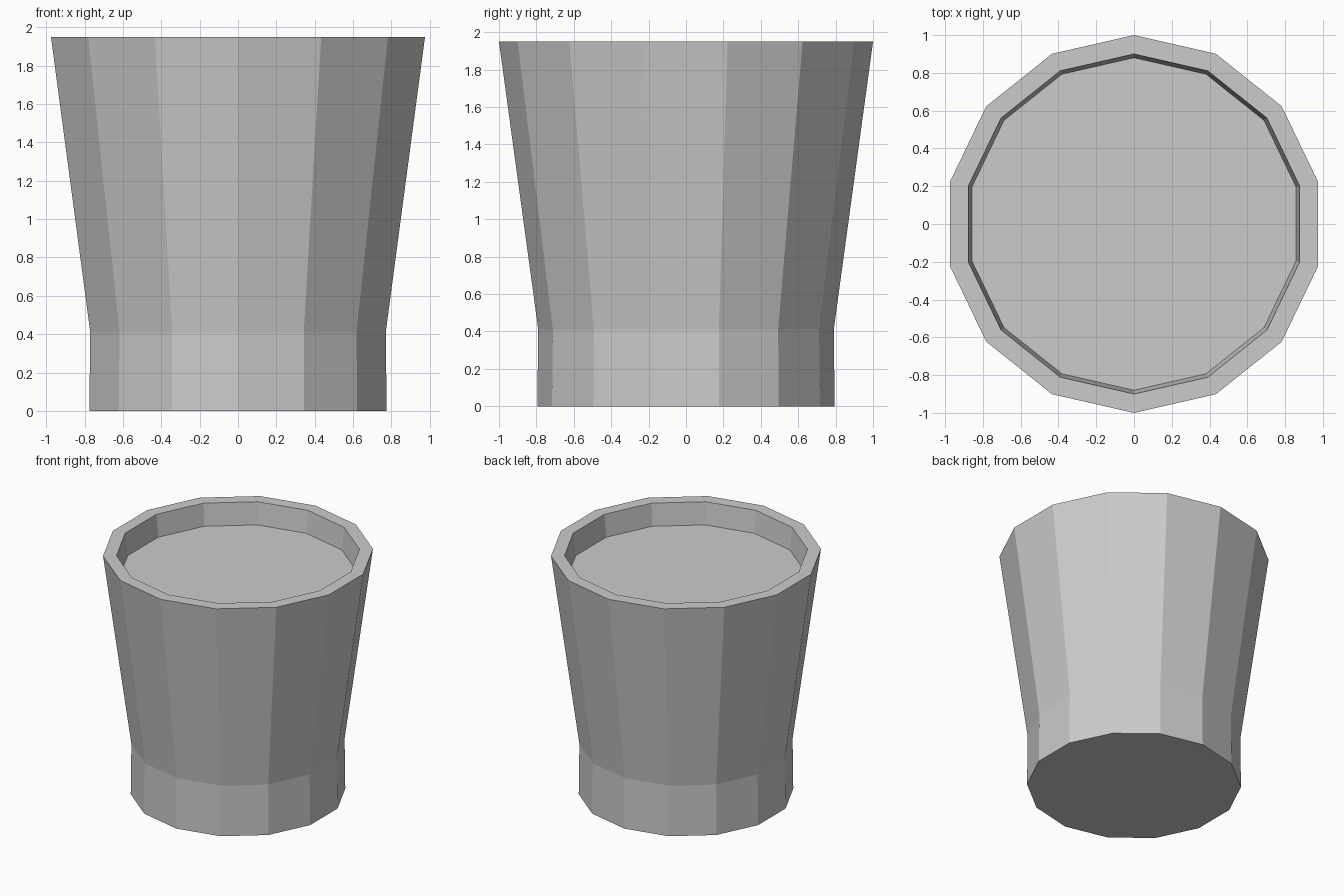
import bpy
import bmesh
from math import cos, sin, pi

SIDES = 14

cube = bpy.data.objects.get("Cube")
if cube:
    bpy.data.objects.remove(cube, do_unlink=True)

# Single plain grey material
grey = bpy.data.materials.new("plain_grey")
grey.use_nodes = True
colour = (0.6, 0.6, 0.6, 1.0)
grey.diffuse_color = colour
grey.node_tree.nodes["Principled BSDF"].inputs["Base Color"].default_value = colour


def lathe(name, profile):
    """Revolve (radius, height) points into a closed, flat-shaded solid."""
    bm = bmesh.new()
    rings = []
    for radius, height in profile:
        rings.append([
            bm.verts.new((radius * sin(2 * pi * i / SIDES),
                          -radius * cos(2 * pi * i / SIDES), height))
            for i in range(SIDES)])
    for low, high in zip(rings, rings[1:]):
        for i in range(SIDES):
            j = (i + 1) % SIDES
            bm.faces.new((low[i], low[j], high[j], high[i]))
    bm.faces.new(rings[0][::-1])
    bm.faces.new(rings[-1])
    bmesh.ops.recalc_face_normals(bm, faces=bm.faces)
    mesh = bpy.data.meshes.new(name)
    bm.to_mesh(mesh)
    bm.free()
    mesh.materials.append(grey)
    obj = bpy.data.objects.new(name, mesh)
    bpy.context.collection.objects.link(obj)
    return obj


# Straight base, flared wall, flat rim, then down to the recessed fill
lathe("flared_pot", [
    (0.795, 0.0),
    (0.79, 0.41),
    (1.0, 1.95),
    (0.9, 1.95),
    (0.88, 1.77),
])
